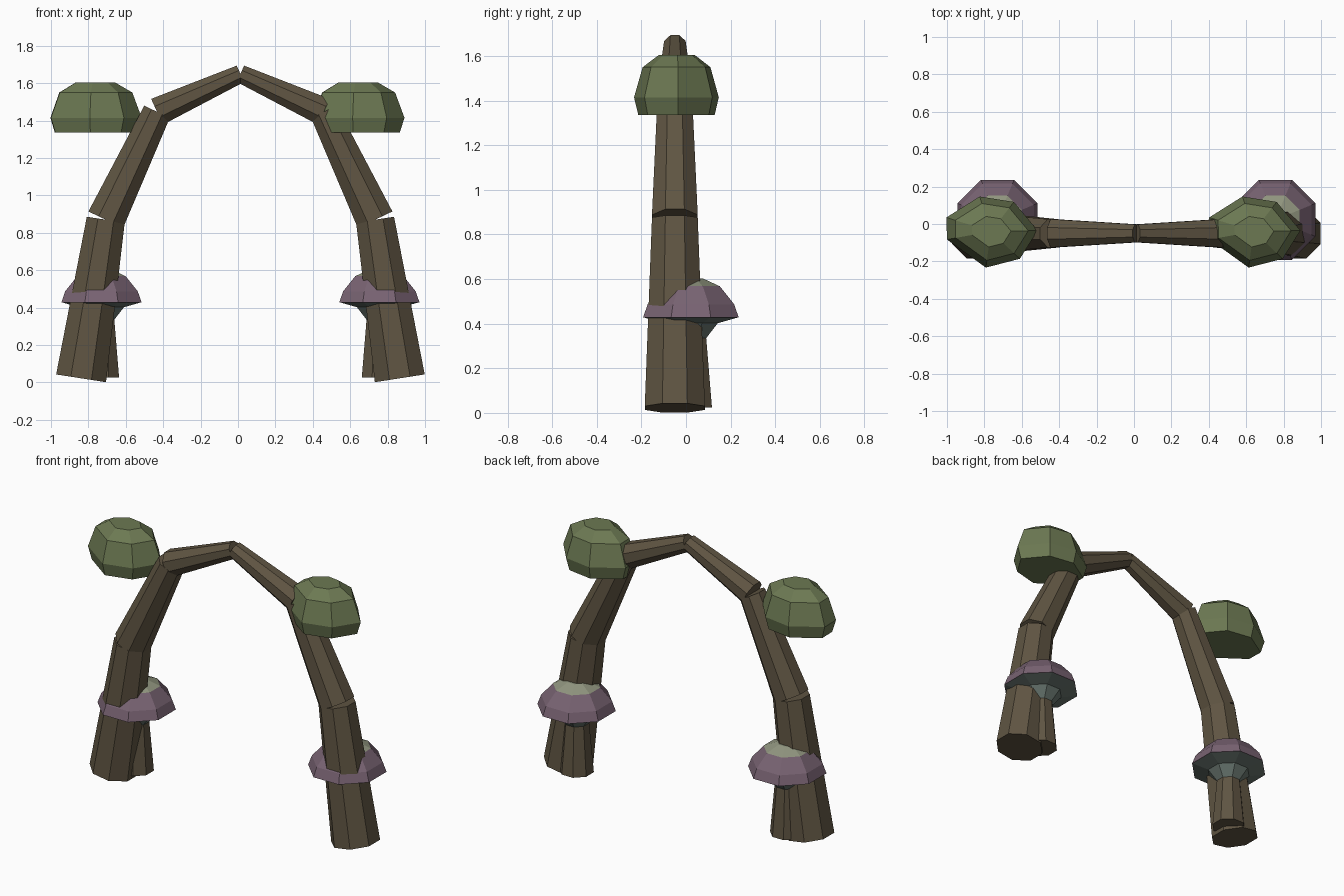
import bpy, bmesh, math
from mathutils import Vector

if "Cube" in bpy.data.objects:
    bpy.data.objects.remove(bpy.data.objects["Cube"])

AXIS_X = 0.013   # mirror plane of the arch


def material(name, rgb):
    m = bpy.data.materials.new(name)
    m.diffuse_color = (*rgb, 1)
    m.use_nodes = True
    m.node_tree.nodes["Principled BSDF"].inputs["Base Color"].default_value = m.diffuse_color
    return m


BARK = material("bark", (0.115, 0.09, 0.055))
LEAF = material("leaf", (0.15, 0.19, 0.085))
CAP = material("cap_purple", (0.19, 0.125, 0.17))
SPOT = material("cap_pale", (0.28, 0.30, 0.21))
GILL = material("gill", (0.14, 0.18, 0.16))


def loft(name, rings, mat, mirror=False, location=(0, 0, 0)):
    """Skin a list of vertex rings and close both ends."""
    bm = bmesh.new()
    loops = [[bm.verts.new(p) for p in ring] for ring in rings]
    n = len(loops[0])
    for a, b in zip(loops, loops[1:]):
        for i in range(n):
            j = (i + 1) % n
            bm.faces.new((a[i], a[j], b[j], b[i]))
    bm.faces.new(loops[0][::-1])
    bm.faces.new(loops[-1])
    bmesh.ops.recalc_face_normals(bm, faces=bm.faces)
    me = bpy.data.meshes.new(name)
    bm.to_mesh(me)
    bm.free()
    me.materials.append(mat)
    ob = bpy.data.objects.new(name, me)
    ob.location = location
    bpy.context.collection.objects.link(ob)
    if mirror:
        ob.modifiers.new("mirror", 'MIRROR').use_axis = (True, False, False)
    return ob


def octagon(center, u, v, r):
    """Eight-sided ring with its flats facing u and v."""
    return [center + r * (math.cos(a) * u + math.sin(a) * v)
            for a in (math.pi / 8 + k * math.pi / 4 for k in range(8))]


# Arch: tapered straight lengths of branch, (x, z, radius) at each joint
path = [(0.852, 0.022, 0.146), (0.72, 0.87, 0.111),
        (0.446, 1.447, 0.082), (0.0, 1.65, 0.052)]
Y = Vector((0, 1, 0))
names = ["lower_trunk", "middle_trunk", "upper_branch"]
for name, (x0, z0, r0), (x1, z1, r1) in zip(names, path, path[1:]):
    a, b = Vector((x0, -0.05, z0)), Vector((x1, -0.05, z1))
    u = (b - a).normalized().cross(Y)
    loft(name, [octagon(a, u, Y, r0), octagon(b, u, Y, r1)], BARK, True, (AXIS_X, 0, 0))


# Mushrooms: one behind each trunk, profiles are (radius, z)
def turned(name, profile, mat):
    rings = [octagon(Vector((0.743, 0.022, z)), Vector((1, 0, 0)), Y, r) for r, z in profile]
    loft(name, rings, mat, True, (AXIS_X, 0, 0))


turned("mushroom_stem", [(0.102, 0.025), (0.074, 0.34)], BARK)
turned("mushroom_gills", [(0.074, 0.335), (0.13, 0.402), (0.228, 0.428)], GILL)
turned("mushroom_cap", [(0.232, 0.428), (0.21, 0.487), (0.14, 0.568)], CAP)
turned("mushroom_cap_top", [(0.14, 0.568), (0.06, 0.602)], SPOT)

# Leaf clumps: the same seven-sided lump on each shoulder, rings are (scale, z)
outline = [(-0.238, 0.075), (-0.06, 0.187), (0.123, 0.158), (0.25, 0.005),
           (0.155, -0.146), (-0.027, -0.193), (-0.235, -0.043)]
levels = [(0.9, 1.335), (1.0, 1.415), (0.8, 1.55), (0.43, 1.604)]
for side, x in (("left", -0.765), ("right", 0.64)):
    rings = [[(px * s, py * s, z) for px, py in outline] for s, z in levels]
    loft(side + "_leaf_clump", rings, LEAF, False, (x, -0.04, 0))
